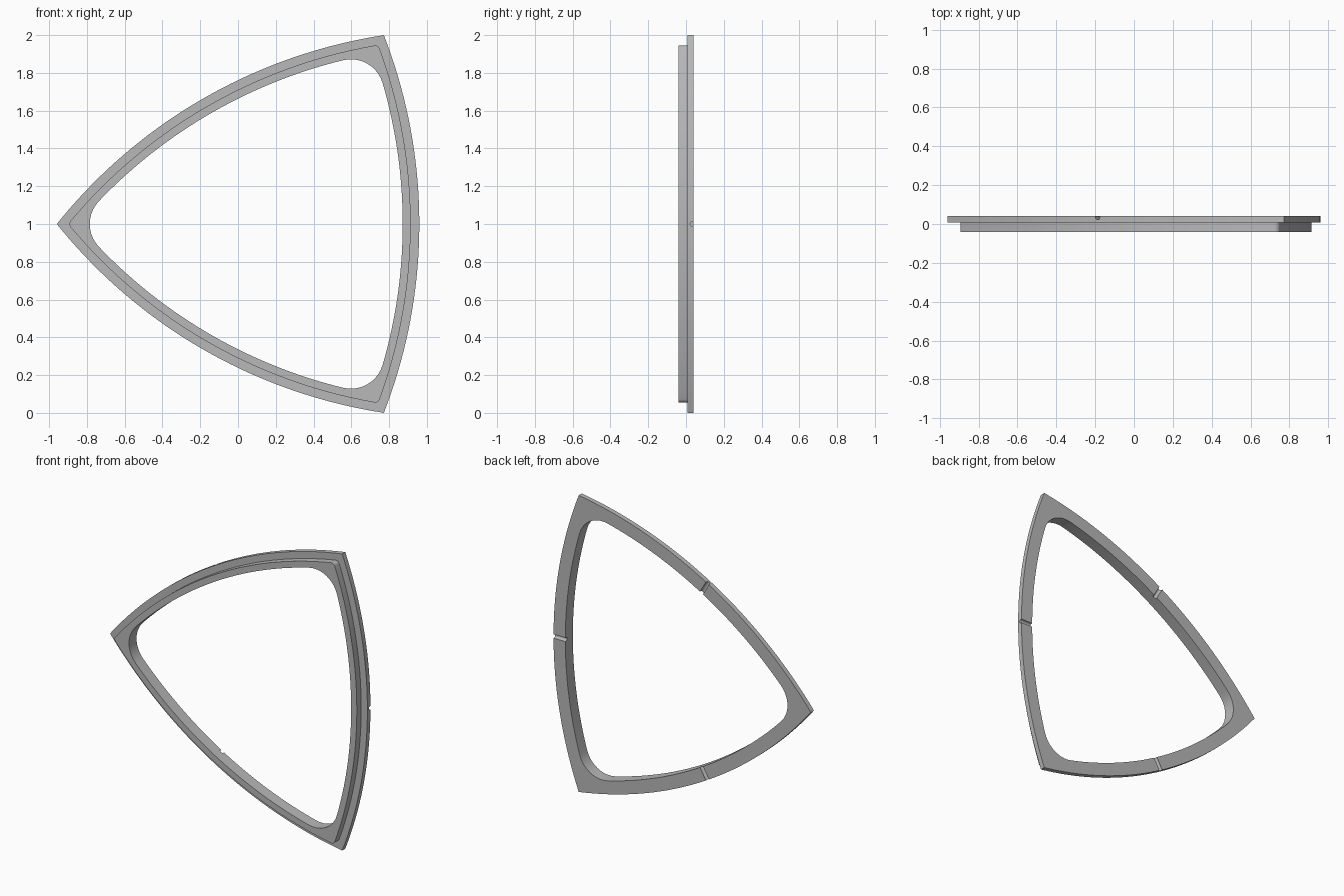
import bpy, bmesh
from math import sin, cos, pi, sqrt, atan2
from mathutils import Vector

cube = bpy.data.objects.get("Cube")
if cube:
    bpy.data.objects.remove(cube, do_unlink=True)

RADIUS = 2.754               # radius of each bowed side
SHIFT = RADIUS - 0.765       # arc centre to triangle centre
CENTRE = Vector((0.195, 0, 1))
BACK, STEP, FRONT = 0.04, 0.007, -0.04
SIDE_STEPS, CORNER_STEPS = 36, 10

grey = bpy.data.materials.new("plain grey")
grey.use_nodes = True
colour = (0.48, 0.48, 0.48, 1)
grey.diffuse_color = colour
grey.node_tree.nodes["Principled BSDF"].inputs["Base Color"].default_value = colour


def polar(radius, angle, y=0):
    return Vector((radius * cos(angle), y, radius * sin(angle)))


def outline(inset, fillet, y):
    """Bowed triangle, inset from the outer edge, with rounded corners."""
    reach = RADIUS - inset - fillet
    p = (-SHIFT + sqrt(4 * reach ** 2 - 3 * SHIFT ** 2)) / 2
    half = atan2(p * sin(pi / 3), SHIFT + p * cos(pi / 3))
    points = []
    for k in range(3):
        turn = k * 2 * pi / 3
        for i in range(SIDE_STEPS + 1):
            a = turn - half + 2 * half * i / SIDE_STEPS
            points.append(CENTRE - polar(SHIFT, turn) + polar(RADIUS - inset, a, y))
        for i in range(1, CORNER_STEPS):
            a = turn + half + (2 * pi / 3 - 2 * half) * i / CORNER_STEPS
            points.append(CENTRE + polar(p, turn + pi / 3) + polar(fillet, a, y))
    return points


def finish(bm, name):
    bmesh.ops.remove_doubles(bm, verts=bm.verts, dist=1e-5)
    bmesh.ops.recalc_face_normals(bm, faces=bm.faces)
    mesh = bpy.data.meshes.new(name)
    bm.to_mesh(mesh)
    bm.free()
    mesh.materials.append(grey)
    obj = bpy.data.objects.new(name, mesh)
    bpy.context.collection.objects.link(obj)
    return obj


# Frame: wide back flange with a narrower front lip, as one stepped section
section = [(0, 0, BACK), (0, 0, STEP), (0.046, 0.025, STEP),
           (0.046, 0.025, FRONT), (0.088, 0.175, FRONT), (0.088, 0.175, BACK)]
bm = bmesh.new()
loops = [[bm.verts.new(p) for p in outline(*s)] for s in section]
for j, loop in enumerate(loops):
    after = loops[(j + 1) % len(loops)]
    for i in range(len(loop)):
        n = (i + 1) % len(loop)
        bm.faces.new((loop[i], loop[n], after[n], after[i]))
frame = finish(bm, "triangular_frame")

# Round-bottomed drain grooves across the back, one per side
HALF_WIDTH, DEPTH = 0.013, 0.018
profile = [(-HALF_WIDTH, BACK + 0.02)]
for i in range(9):
    a = pi + pi * i / 8
    profile.append((HALF_WIDTH * cos(a), BACK - DEPTH + HALF_WIDTH * (1 + sin(a))))
profile.append((HALF_WIDTH, BACK + 0.02))
bm = bmesh.new()
for k in range(3):
    turn = k * 2 * pi / 3
    ends = [[bm.verts.new(CENTRE + polar(r, turn) + polar(t, turn + pi / 2, y))
             for t, y in profile] for r in (0.6, 0.85)]
    bm.faces.new(ends[0])
    bm.faces.new(ends[1][::-1])
    for i in range(len(profile)):
        n = (i + 1) % len(profile)
        bm.faces.new((ends[0][i], ends[1][i], ends[1][n], ends[0][n]))
cutter = finish(bm, "groove_cutter")
cutter.hide_render = True

cut = frame.modifiers.new("grooves", "BOOLEAN")
cut.operation = "DIFFERENCE"
cut.solver = "EXACT"
cut.object = cutter
bpy.ops.object.select_all(action="DESELECT")
frame.select_set(True)
bpy.context.view_layer.objects.active = frame
bpy.ops.object.modifier_apply(modifier=cut.name)
bpy.data.objects.remove(cutter, do_unlink=True)
bpy.ops.object.shade_smooth_by_angle(angle=pi / 6)
